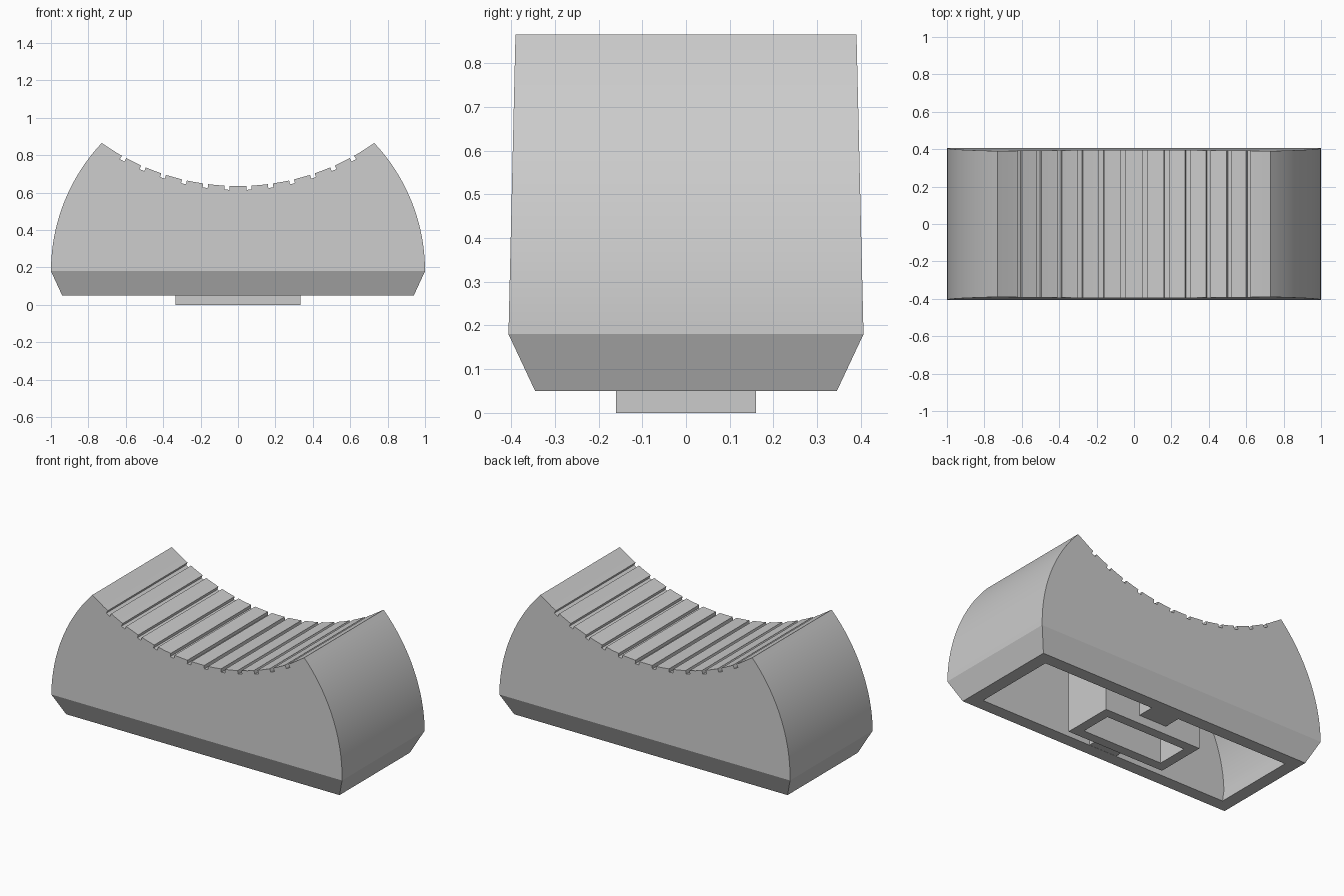
import bpy, bmesh, math

cube = bpy.data.objects.get("Cube")
if cube:
    bpy.data.objects.remove(cube)

grey = bpy.data.materials.new("plain_grey")
grey.use_nodes = True
grey.diffuse_color = (0.6, 0.6, 0.6, 1)
grey.node_tree.nodes["Principled BSDF"].inputs["Base Color"].default_value = (0.6, 0.6, 0.6, 1)

RIM = 0.05        # height of the open underside
BELT = 0.18       # height of the widest line
DISH_R = 1.273    # radius of the concave top
DISH_Z = 1.908    # centre height of the concave top


def finish(name, bm):
    bmesh.ops.recalc_face_normals(bm, faces=bm.faces)
    mesh = bpy.data.meshes.new(name)
    bm.to_mesh(mesh)
    bm.free()
    mesh.materials.append(grey)
    obj = bpy.data.objects.new(name, mesh)
    bpy.context.collection.objects.link(obj)
    bpy.ops.object.select_all(action='DESELECT')
    obj.select_set(True)
    bpy.context.view_layer.objects.active = obj
    bpy.ops.object.shade_smooth_by_angle(angle=math.radians(20))
    return obj


def wall(bm, front, back):
    """Bridge two open rows of vertices with quads."""
    for i in range(len(front) - 1):
        bm.faces.new((front[i], front[i + 1], back[i + 1], back[i]))


def rows(bm, profile, half_depth):
    """Front and back copies of an x-z profile."""
    return [[bm.verts.new((x, s * half_depth(z), z)) for x, z in profile] for s in (-1, 1)]


def on_dish(angle, radius):
    return radius * math.sin(angle), DISH_Z - radius * math.cos(angle)


def arc(radius, centre_z, start, end, steps):
    """Right-hand side arc from a start height to an end height."""
    a = math.asin((start - centre_z) / radius)
    b = math.asin((end - centre_z) / radius)
    return [(radius * math.cos(a + (b - a) * i / steps),
             centre_z + radius * math.sin(a + (b - a) * i / steps)) for i in range(steps + 1)]


def mirrored(half):
    return half + [(-x, z) for x, z in reversed(half)]


# Outer profile: rounded end, then the grooved concave top towards the middle
side = arc(1.0, BELT, BELT, 0.865, 20)
pitch = math.radians(5.2)
groove = 0.0105
top = [on_dish(pitch * 5.9, DISH_R)]
for k in range(5, -1, -1):
    mid = pitch * (k + 0.5)
    top += [on_dish(mid + groove, DISH_R), on_dish(mid + groove, DISH_R + 0.021),
            on_dish(mid - groove, DISH_R + 0.021), on_dish(mid - groove, DISH_R)]
    if k:
        top.append(on_dish(pitch * k, DISH_R))
outer = mirrored(side + top)

# Inner profile: the hollow, following the outside
inner_side = [(0.86, RIM)] + arc(0.87, 0.1, 0.12, 0.70, 14)
edge = math.asin(0.63 / (DISH_R + 0.09))
ceiling = [on_dish(edge * (1 - i / 8), DISH_R + 0.09) for i in range(1, 8)]
inner = mirrored(inner_side + ceiling)

# Hollow body: upper block, chamfered skirt, rim and cavity
bm = bmesh.new()
front, back = rows(bm, outer, lambda z: 0.406 - 0.016 * (z - BELT) / 0.685)
wall(bm, front, back)
bm.faces.new(front)
bm.faces.new(back)
in_front, in_back = rows(bm, inner, lambda z: 0.267)
wall(bm, in_front, in_back)
bm.faces.new(in_front)
bm.faces.new(in_back)
belt = [front[0], back[0], back[-1], front[-1]]
foot = [bm.verts.new((x, y, RIM)) for x, y in
        ((0.94, -0.345), (0.94, 0.345), (-0.94, 0.345), (-0.94, -0.345))]
opening = [in_front[0], in_back[0], in_back[-1], in_front[-1]]
for upper, lower in ((belt, foot), (foot, opening)):
    wall(bm, upper + upper[:1], lower + lower[:1])
finish("body", bm)


def box(bm, x, y0, y1, z0, z1):
    made = bmesh.ops.create_cube(bm, size=1)["verts"]
    for v in made:
        v.co = (v.co.x * 2 * x, y0 + (v.co.y + 0.5) * (y1 - y0), z0 + (v.co.z + 0.5) * (z1 - z0))
    return made


# Socket stem: a block with a deep rectangular slot in its underside
bm = bmesh.new()
box(bm, 0.335, -0.16, 0.16, 0, 0.59)
bottom = min(bm.faces, key=lambda f: f.calc_center_median().z)
bmesh.ops.inset_region(bm, faces=[bottom], thickness=0.085)
slot = bmesh.ops.extrude_face_region(bm, geom=[bottom])
bmesh.ops.translate(bm, vec=(0, 0, 0.5), verts=[v for v in slot["geom"] if isinstance(v, bmesh.types.BMVert)])
if bottom.is_valid:
    bmesh.ops.delete(bm, geom=[bottom], context='FACES_ONLY')
finish("socket_stem", bm)

# Ribs joining the stem to the long walls
for name, s in (("front_rib", -1), ("back_rib", 1)):
    bm = bmesh.new()
    box(bm, 0.095, min(s * 0.15, s * 0.28), max(s * 0.15, s * 0.28), RIM + 0.001, 0.59)
    finish(name, bm)
